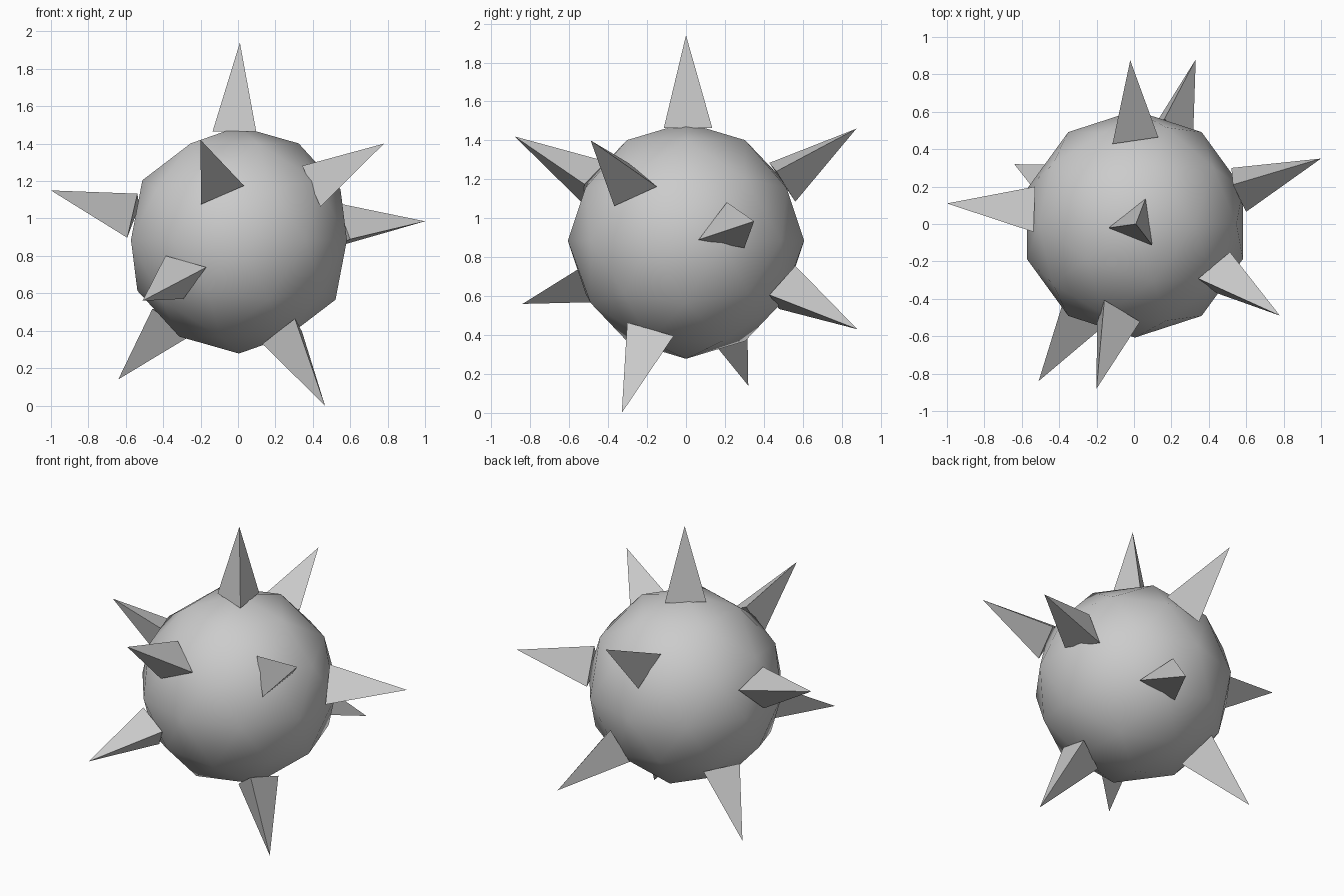
import bpy
import math
from mathutils import Matrix, Vector

cube = bpy.data.objects.get("Cube")
if cube:
    bpy.data.objects.remove(cube, do_unlink=True)

# Single grey colour
grey = bpy.data.materials.new("plain grey")
grey.use_nodes = True
grey.diffuse_color = (0.6, 0.6, 0.6, 1)
grey.node_tree.nodes["Principled BSDF"].inputs["Base Color"].default_value = (0.6, 0.6, 0.6, 1)

CENTRE = Vector((0.005, 0, 0.885))
BASE_HEIGHT = 0.58
BASE_RADIUS = 0.145

# Round body with a faceted outline and smooth shading
bpy.ops.mesh.primitive_ico_sphere_add(subdivisions=2, radius=0.607, location=CENTRE)
body = bpy.context.object
body.name = "body"
body.data.materials.append(grey)
bpy.ops.object.shade_smooth()


def add_spike(name, tip, corner):
    """Three-sided spike pointing out of the body, rolled so one edge meets the corner."""
    axis = Vector(tip) - CENTRE
    length = axis.length
    axis.normalize()
    side = Vector(corner) - CENTRE
    side = (side - axis * side.dot(axis)).normalized()
    depth = length - BASE_HEIGHT
    bpy.ops.mesh.primitive_cone_add(vertices=3, radius1=BASE_RADIUS, radius2=0, depth=depth)
    spike = bpy.context.object
    spike.name = name
    spike.data.materials.append(grey)
    # The first base corner of the cone lies on its local y axis
    turn = Matrix((side.cross(axis), side, axis)).transposed().to_4x4()
    middle = CENTRE + axis * (BASE_HEIGHT + depth / 2)
    spike.matrix_world = Matrix.Translation(middle) @ turn


# Spikes: name, tip, one base corner
spikes = [
    ("top_spike", (0.01, 0, 1.94), (-0.13, -0.02, 1.46)),
    ("right_spike", (-1.0, 0.11, 1.15), (-0.53, 0.21, 1.07)),
    ("left_spike", (1.0, 0.35, 0.985), (0.53, 0.21, 1.08)),
    ("upper_left_spike", (0.78, -0.49, 1.4), (0.53, -0.15, 1.17)),
    ("lower_left_spike", (0.465, -0.33, 0.0), (0.3, -0.3, 0.475)),
    ("lower_right_spike", (-0.64, 0.32, 0.14), (-0.35, 0.32, 0.52)),
    ("upper_front_spike", (-0.2, -0.88, 1.42), (0.03, -0.53, 1.18)),
    ("lower_front_spike", (-0.51, -0.84, 0.56), (-0.165, -0.56, 0.74)),
    ("upper_back_spike", (-0.02, 0.875, 1.46), (0.13, 0.47, 1.245)),
    ("lower_back_spike", (0.33, 0.88, 0.43), (0.167, 0.58, 0.755)),
]
for name, tip, corner in spikes:
    add_spike(name, tip, corner)
